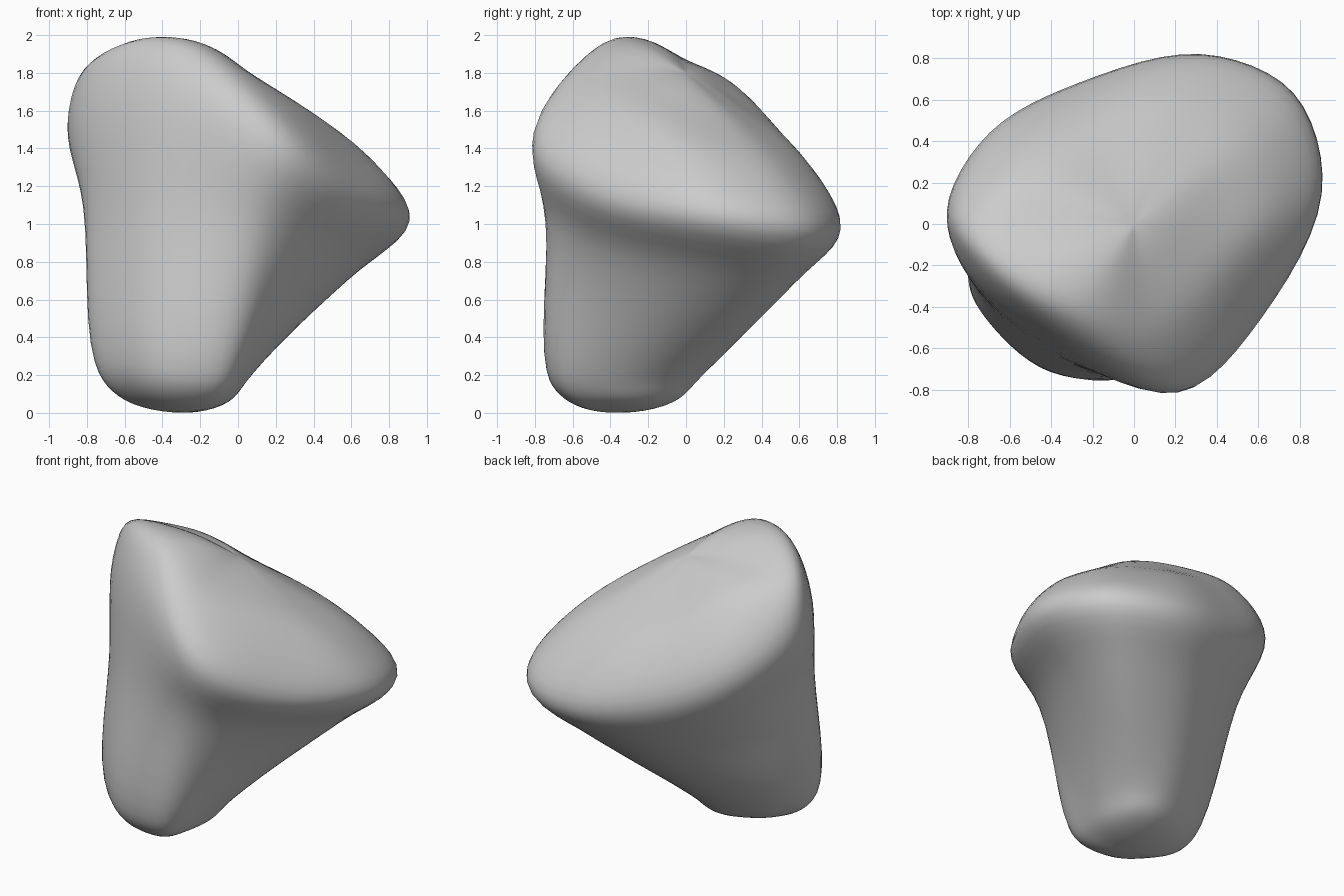
import bpy, bmesh
from mathutils import Vector

STEPS = 6  # samples between neighbouring control points

old = bpy.data.objects.get("Cube")
if old:
    bpy.data.objects.remove(old, do_unlink=True)


def spline(p0, p1, p2, p3):
    """Centripetal curve samples from p1 up to, but not including, p2."""
    d0, d1, d2 = [max((b - a).length, 1e-4) ** 0.5
                  for a, b in ((p0, p1), (p1, p2), (p2, p3))]
    m1 = p2 - p1 + d1 * ((p1 - p0) / d0 - (p2 - p0) / (d0 + d1))
    m2 = p2 - p1 + d1 * ((p3 - p2) / d2 - (p3 - p1) / (d1 + d2))
    out = []
    for k in range(STEPS):
        t = k / STEPS
        out.append(p1 * (2*t**3 - 3*t**2 + 1) + m1 * (t**3 - 2*t**2 + t)
                   + p2 * (3*t**2 - 2*t**3) + m2 * (t**3 - t**2))
    return out


def closed_curve(points):
    n = len(points)
    result = []
    for i in range(n):
        result += spline(*(points[(i + j) % n] for j in (-1, 0, 1, 2)))
    return result


def ring(*points):
    return [Vector(p) for p in points]


# Cross-sections, each running from the -x side round by the front
foot = ring((-.76, -.33, .25), (-.65, -.52, .25), (-.4, -.71, .22), (-.06, -.71, .2),
            (.04, -.47, .2), (.07, -.2, .2), (0, 0, .2), (-.17, .09, .2),
            (-.42, .04, .22), (-.65, -.11, .24))
neck = ring((-.82, -.14, 1.1), (-.71, -.38, 1.05), (-.39, -.64, 1.05), (.09, -.735, 1),
            (.37, -.46, .87), (.6, .08, .75), (.51, .46, .68), (.16, .59, .7),
            (-.28, .46, .74), (-.66, .22, .92))
rim = ring((-.91, .06, 1.53), (-.77, -.26, 1.68), (-.33, -.59, 1.74), (.23, -.82, 1.43),
           (.62, -.46, 1.16), (.92, .15, 1.03), (.78, .64, .97), (.33, .83, .97),
           (-.26, .69, 1.09), (-.7, .45, 1.31))
shoulder = ring((-.8, 0, 1.83), (-.57, -.28, 1.97), (-.26, -.46, 1.95), (.12, -.58, 1.72),
                (.48, -.25, 1.51), (.72, .11, 1.33), (.63, .47, 1.28), (.25, .64, 1.31),
                (-.2, .51, 1.48), (-.56, .28, 1.71))
bottom, top = Vector((-.3, -.38, 0)), Vector((0, 0, 1.8))
sole = [Vector((*p.lerp(bottom, .33).xy, p.z * .28)) for p in foot]
crown = [p.lerp(top, .5) for p in shoulder]
for p in crown:
    p.z += .12 * (p.z - 1.4)  # fuller on the high side

# Smooth every section, then run curves up through them from pole to pole
sections = [closed_curve(s) for s in (sole, foot, neck, rim, shoulder, crown)]
count = len(sections[0])
columns = []
for i in range(count):
    across = (i + count // 2) % count
    path = ([sections[0][across], bottom] + [s[i] for s in sections]
            + [top, sections[-1][across]])
    line = []
    for j in range(len(path) - 3):
        line += spline(*path[j:j + 4])
    columns.append(line + [top])

# Skin the curves
bm = bmesh.new()
grid = [[bm.verts.new(p) for p in line] for line in columns]
for i in range(count):
    a, b = grid[i], grid[(i + 1) % count]
    for j in range(len(a) - 1):
        bm.faces.new((a[j], b[j], b[j + 1], a[j + 1]))
bmesh.ops.remove_doubles(bm, verts=bm.verts, dist=1e-4)

# Even out the surface slightly
for _ in range(3):
    bmesh.ops.smooth_vert(bm, verts=bm.verts, factor=.5,
                          use_axis_x=True, use_axis_y=True, use_axis_z=True)
bmesh.ops.recalc_face_normals(bm, faces=bm.faces)
for f in bm.faces:
    f.smooth = True

mesh = bpy.data.meshes.new("stone")
bm.to_mesh(mesh)
bm.free()
stone = bpy.data.objects.new("stone", mesh)
bpy.context.collection.objects.link(stone)

# Plain grey stone
grey = bpy.data.materials.new("stone_grey")
grey.use_nodes = True
colour = (.6, .6, .6, 1)
grey.diffuse_color = colour
grey.node_tree.nodes["Principled BSDF"].inputs["Base Color"].default_value = colour
mesh.materials.append(grey)
